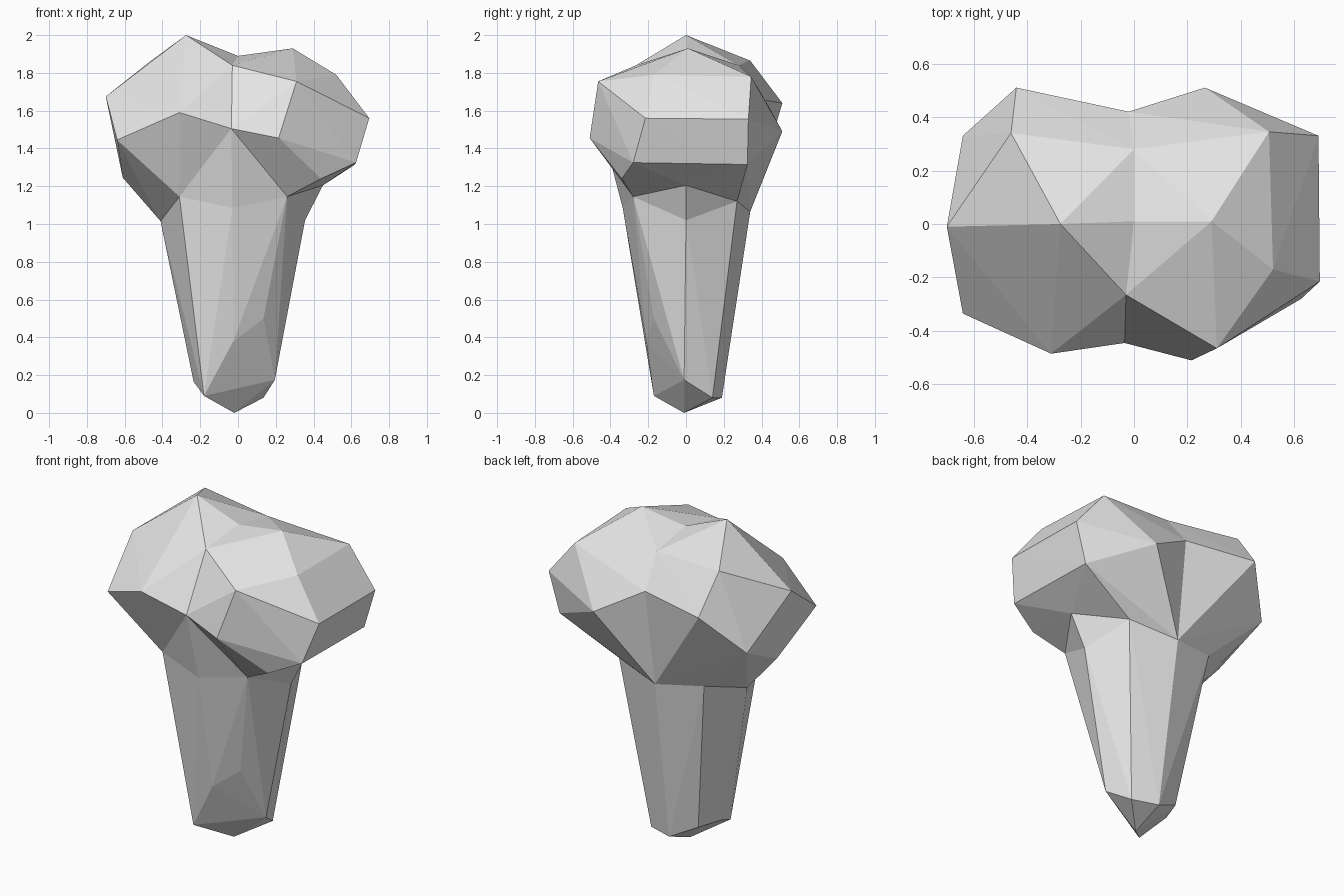
import bpy
import bmesh

default_cube = bpy.data.objects.get("Cube")
if default_cube:
    bpy.data.objects.remove(default_cube, do_unlink=True)

# Single plain grey material
grey = bpy.data.materials.new("plain grey")
grey.use_nodes = True
grey.diffuse_color = (.8, .8, .8, 1)
grey.node_tree.nodes["Principled BSDF"].inputs["Base Color"].default_value = grey.diffuse_color


def faceted_block(name, *point_groups):
    """Wrap groups of corner points in one convex, flat-faced block."""
    bm = bmesh.new()
    for group in point_groups:
        for corner in group:
            bm.verts.new(corner)
    hull = bmesh.ops.convex_hull(bm, input=bm.verts[:])
    unused = {item for key in ("geom_interior", "geom_unused")
              for item in hull[key] if isinstance(item, bmesh.types.BMVert)}
    bmesh.ops.delete(bm, geom=list(unused), context="VERTS")
    bmesh.ops.recalc_face_normals(bm, faces=bm.faces[:])
    mesh = bpy.data.meshes.new(name)
    bm.to_mesh(mesh)
    bm.free()
    mesh.materials.append(grey)
    block = bpy.data.objects.new(name, mesh)
    bpy.context.collection.objects.link(block)
    return block


# Neck corners, where the stalk meets the head
neck_right = (-.41, 0, 1.015)
neck_front_right = (-.31, -.28, 1.145)
neck_front = (-.03, -.335, 1.085)
neck_front_left = (.26, -.28, 1.145)
neck_left = (.355, 0, 1.02)
neck_back_left = (.26, .27, 1.12)
neck_back = (-.03, .34, 1.065)
neck_back_right = (-.31, .27, 1.1)
neck_ring = [neck_right, neck_front_right, neck_front, neck_front_left,
             neck_left, neck_back_left, neck_back, neck_back_right]

# Seam shared by the two lobes
seam_front_low = (-.035, -.445, 1.505)
seam_front_high = (-.03, -.265, 1.84)
seam_top = (0, .01, 1.89)
seam_back_high = (0, .28, 1.84)
seam_back_low = (-.02, .42, 1.655)
seam = [seam_front_low, seam_front_high, seam_top, seam_back_high, seam_back_low]

# Tapered stalk with a chipped, pointed foot
foot_tip = (-.02, -.01, 0)
foot_ring = [(-.235, 0, .165), (-.18, -.17, .09), (-.025, -.21, .38),
             (.135, -.17, .5), (.195, -.01, .175), (.135, .14, .08),
             (-.02, .19, .08), (-.18, .14, .16)]
faceted_block("stalk", [foot_tip], foot_ring, neck_ring)

# Throat that rises from the stalk into the seam
faceted_block("throat", [seam_front_low, seam_back_low, neck_front, neck_back,
                         neck_front_right, neck_front_left,
                         neck_back_right, neck_back_left])

# Right lobe: crown, widest rim and underside
right_crown = [(-.275, 0, 2), (-.46, .34, 1.865)]
right_rim = [(-.7, -.01, 1.675), (-.64, -.335, 1.445), (-.31, -.485, 1.59),
             (-.44, .51, 1.64), (-.64, .33, 1.41)]
right_under = [(-.61, 0, 1.245), neck_right, neck_front_right,
               neck_back_right, neck_back]
faceted_block("right_lobe", seam, right_crown, right_rim, right_under)

# Left lobe: crown, widest rim and underside
left_crown = [(.29, .01, 1.93), (.52, -.17, 1.79), (.505, .345, 1.78)]
left_rim = [(.31, -.465, 1.755), (.215, -.51, 1.455), (.695, -.215, 1.56),
            (.69, .33, 1.555), (.265, .51, 1.49)]
left_armpit = (.45, 0, 1.205)
left_under = [(.625, -.28, 1.325), (.62, .325, 1.315), (.44, -.34, 1.24),
              (.42, .29, 1.235), left_armpit,
              neck_front_left, neck_back_left, neck_back]
faceted_block("left_lobe", seam, left_crown, left_rim, left_under)

# Small gusset under the left lobe
faceted_block("left_gusset", [left_armpit, neck_left, neck_front_left, neck_back_left])
